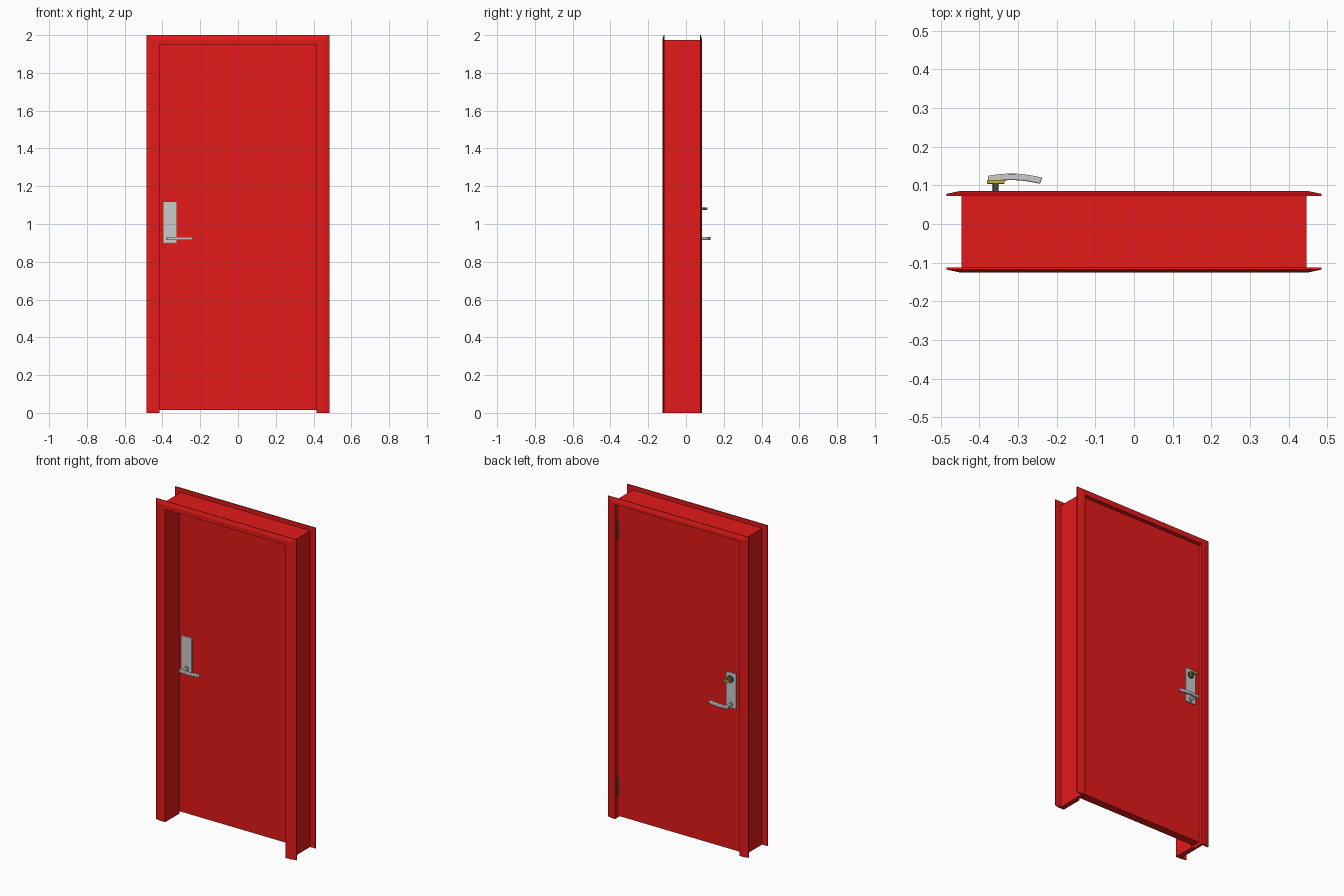
import bpy, bmesh, math
from mathutils import Matrix, Vector

if "Cube" in bpy.data.objects:
    bpy.data.objects.remove(bpy.data.objects["Cube"])


def colour(name, rgb):
    m = bpy.data.materials.new(name)
    m.diffuse_color = (*rgb, 1)
    m.use_nodes = True
    m.node_tree.nodes["Principled BSDF"].inputs["Base Color"].default_value = m.diffuse_color
    return m


RED = colour("red_paint", (0.77, 0.01, 0.01))
DARK = colour("dark_steel", (0.08, 0.08, 0.08))
BRASS = colour("brass", (0.6, 0.42, 0.06))


def finish(name, bm, mat=None, bevel=0, smooth=False):
    bmesh.ops.recalc_face_normals(bm, faces=bm.faces)
    me = bpy.data.meshes.new(name)
    bm.to_mesh(me)
    bm.free()
    ob = bpy.data.objects.new(name, me)
    bpy.context.collection.objects.link(ob)
    if mat:
        me.materials.append(mat)
    if bevel:
        b = ob.modifiers.new("bevel", 'BEVEL')
        b.width, b.segments = bevel, 2
    if smooth:
        bpy.ops.object.select_all(action='DESELECT')
        ob.select_set(True)
        bpy.context.view_layer.objects.active = ob
        bpy.ops.object.shade_smooth_by_angle(angle=math.radians(40))
    return ob


def box(name, lo, hi, mat=None, bevel=0):
    bm = bmesh.new()
    size = [b - a for a, b in zip(lo, hi)]
    mid = [(a + b) / 2 for a, b in zip(lo, hi)]
    bmesh.ops.create_cube(bm, size=1, matrix=Matrix.Translation(mid) @ Matrix.Diagonal((*size, 1)))
    return finish(name, bm, mat, bevel)


def rod(name, a, b, r, mat=None, sides=24):
    a, b = Vector(a), Vector(b)
    bm = bmesh.new()
    rot = (b - a).to_track_quat('Z', 'Y').to_matrix().to_4x4()
    bmesh.ops.create_cone(bm, cap_ends=True, segments=sides, radius1=r, radius2=r,
                          depth=(b - a).length, matrix=Matrix.Translation((a + b) / 2) @ rot)
    return finish(name, bm, mat, smooth=True)


# Frame: one section (half-width, y) carried up, across and down with mitred corners
half = [(0.415, -0.125), (0.452, -0.125), (0.485, -0.118), (0.485, -0.113),
        (0.447, -0.113), (0.447, 0.073), (0.485, 0.073), (0.485, 0.078),
        (0.452, 0.085), (0.430, 0.085), (0.430, 0.014), (0.415, 0.014)]
bm = bmesh.new()
rings = []
for side, top in ((-1, 0), (-1, 1), (1, 1), (1, 0)):
    rings.append([bm.verts.new((side * d, y, top * (2 - (0.485 - d) * 0.7))) for d, y in half])
n = len(half)
for r0, r1 in zip(rings, rings[1:]):
    for i in range(n):
        j = (i + 1) % n
        bm.faces.new((r0[i], r0[j], r1[j], r1[i]))
bm.faces.new(rings[0])
bm.faces.new(rings[-1])
finish("door_frame", bm, RED)

# Door leaf sitting in the rebate
FRONT, BACK = 0.015, 0.065
box("door_leaf", (-0.426, FRONT, 0.015), (0.426, BACK, 1.957), RED)

# Hinges on the back edge
for i, z in enumerate((0.2, 1.8)):
    rod(f"hinge_{i + 1}", (0.424, 0.068, z - 0.055), (0.424, 0.068, z + 0.055), 0.006, DARK, 16)


# Plate, rose, neck and curved lever on each face
def handle(label, face, s):
    box(label + "_plate", (-0.395, min(face, face + s * 0.008), 0.90),
        (-0.325, max(face, face + s * 0.008), 1.12), bevel=0.002)
    z = 0.923
    rod(label + "_rose", (-0.36, face, z), (-0.36, face + s * 0.014, z), 0.015)
    rod(label + "_neck", (-0.36, face, z), (-0.36, face + s * 0.052, z), 0.008)
    bm = bmesh.new()
    loops = []
    for k in range(9):
        t = k / 8
        x = -0.378 + 0.138 * t
        mid = 0.051 + 0.016 * math.sin(math.pi * t) * 0.5 - 0.004 * t
        w, h = 0.009 - 0.001 * t, 0.009
        loops.append([bm.verts.new((x + 0.003 * t * a, face + s * (mid + a * w), z + b * h))
                      for a, b in ((-1, -1), (1, -1), (1, 1), (-1, 1))])
    for p, q in zip(loops, loops[1:]):
        for i in range(4):
            bm.faces.new((p[i], p[(i + 1) % 4], q[(i + 1) % 4], q[i]))
    bm.faces.new(loops[0])
    bm.faces.new(loops[-1])
    finish(label + "_lever", bm, None, 0.003, True)


handle("front_handle", FRONT, -1)
handle("back_handle", BACK, 1)

# Thumb turn above the back lever
rod("lock_rose", (-0.358, BACK, 1.08), (-0.358, 0.080, 1.08), 0.021, DARK)
rod("lock_ring", (-0.358, 0.080, 1.08), (-0.358, 0.083, 1.08), 0.014, BRASS)
rod("lock_stem", (-0.358, 0.080, 1.08), (-0.358, 0.106, 1.08), 0.007, DARK)
box("lock_turn", (-0.381, 0.104, 1.073), (-0.335, 0.114, 1.087), BRASS, 0.002)
